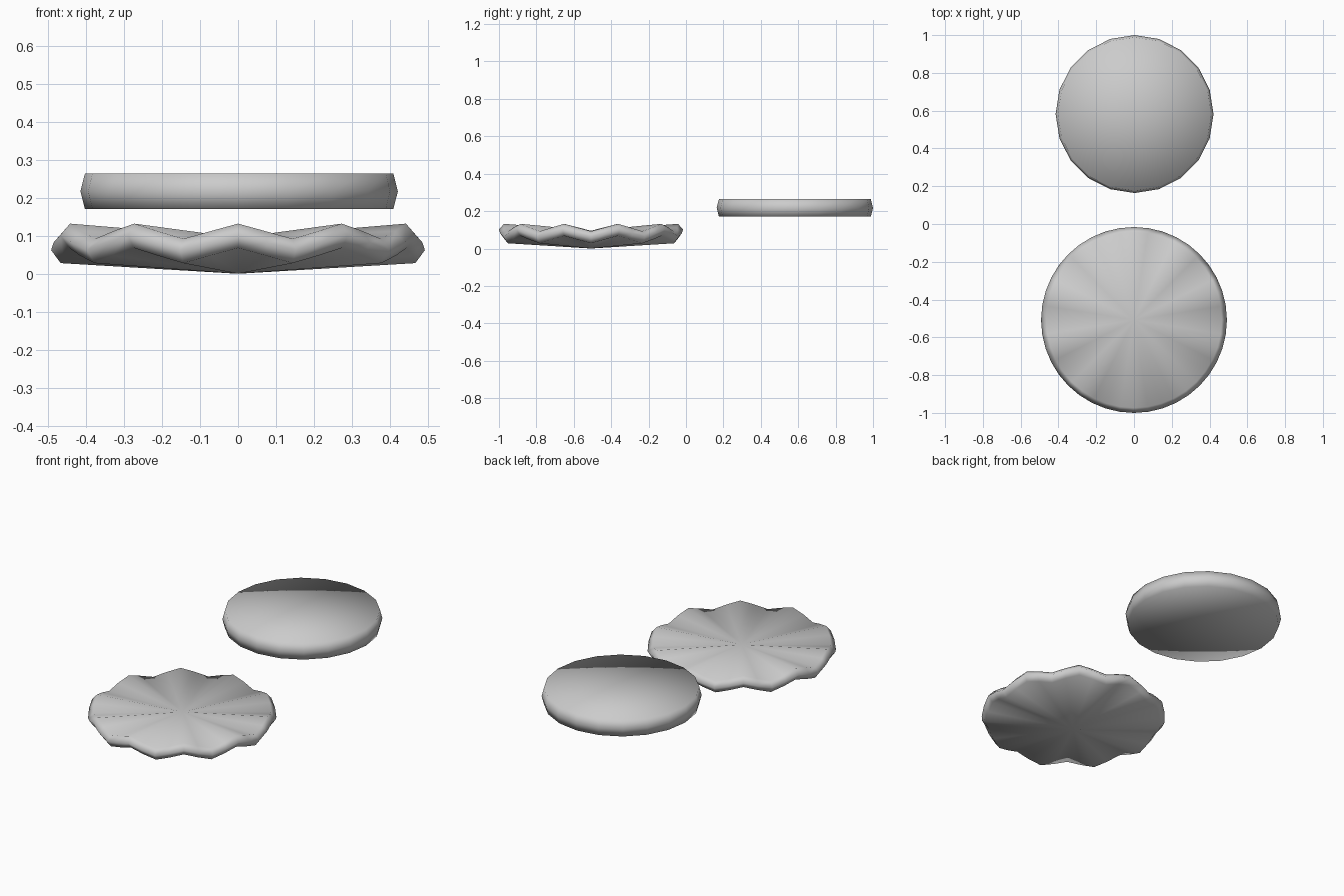
import bpy, bmesh
from math import sin, cos, pi

if "Cube" in bpy.data.objects:
    bpy.data.objects.remove(bpy.data.objects["Cube"])


def disc(name, center, segs, rings, z_bottom, z_top, amp=0.0, waves=10):
    """Stack of (radius, height) rings with fan caps; the rings can ripple up and down."""
    bm = bmesh.new()
    cx, cy = center
    loops = []
    for r, z in rings:
        loop = []
        for i in range(segs):
            t = 2 * pi * i / segs          # measured from the front (-y)
            loop.append(bm.verts.new((cx + r * sin(t), cy - r * cos(t),
                                      z + amp * cos(waves * t))))
        loops.append(loop)
    low = bm.verts.new((cx, cy, z_bottom))
    high = bm.verts.new((cx, cy, z_top))
    for i in range(segs):
        j = (i + 1) % segs
        bm.faces.new((low, loops[0][j], loops[0][i]))
        for a, b in zip(loops, loops[1:]):
            bm.faces.new((a[i], a[j], b[j], b[i]))
        bm.faces.new((high, loops[-1][i], loops[-1][j]))
    bmesh.ops.recalc_face_normals(bm, faces=bm.faces)
    for f in bm.faces:
        f.smooth = True
    me = bpy.data.meshes.new(name)
    bm.to_mesh(me)
    bm.free()
    ob = bpy.data.objects.new(name, me)
    bpy.context.collection.objects.link(ob)
    return ob


# Wavy-edged slice at the front, dished in the middle
disc("wavy_slice", (0, -0.508), 40,
     [(0.467, 0.048), (0.492, 0.082), (0.465, 0.112)], 0.0, 0.095, amp=0.02)

# Plain round slice with a slightly bulging rim, raised at the back
disc("round_slice", (0.003, 0.582), 20,
     [(0.406, 0.17), (0.418, 0.217), (0.406, 0.264)], 0.17, 0.264)
